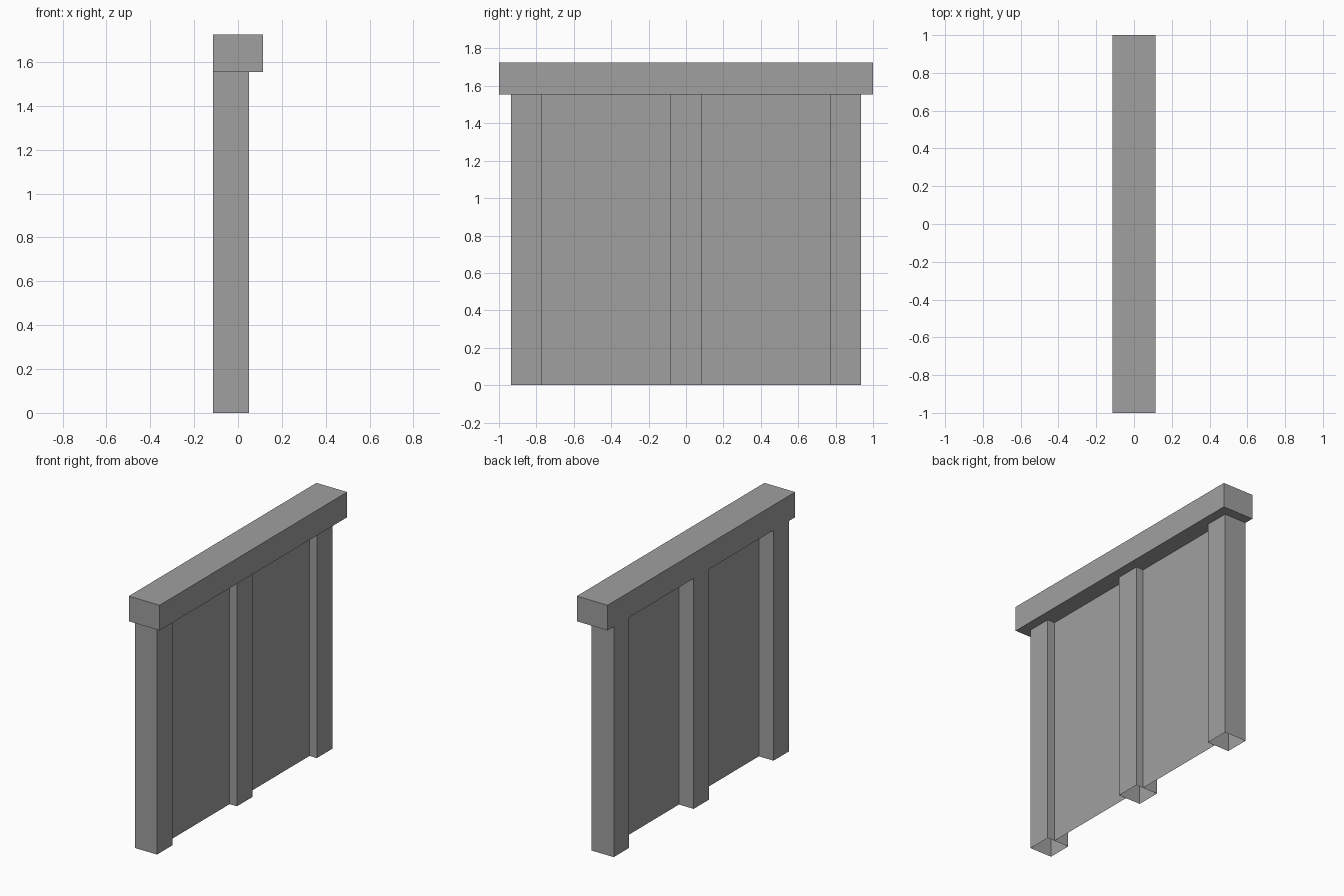
import bpy
import bmesh
from mathutils import Matrix, Vector

cube = bpy.data.objects.get("Cube")
if cube:
    bpy.data.objects.remove(cube, do_unlink=True)

# One plain grey for everything
GREY = (0.35, 0.35, 0.35, 1.0)
grey = bpy.data.materials.new("plain_grey")
grey.use_nodes = True
grey.diffuse_color = GREY
grey.node_tree.nodes["Principled BSDF"].inputs["Base Color"].default_value = GREY

BACK, FRONT, OVERHANG = -0.115, 0.05, 0.115   # depth limits along x
POST_TOP, CAP_TOP = 1.555, 1.725
POST_WIDTH = 0.165
OUTER_POST = 0.852                            # centre of the end posts
PANEL_X = -0.005


def finish(name, bm):
    mesh = bpy.data.meshes.new(name)
    bm.to_mesh(mesh)
    bm.free()
    mesh.materials.append(grey)
    obj = bpy.data.objects.new(name, mesh)
    bpy.context.collection.objects.link(obj)
    return obj


def box(name, low, high, open_bottom=False):
    low, high = Vector(low), Vector(high)
    bm = bmesh.new()
    place = Matrix.Translation((low + high) / 2) @ Matrix.Diagonal((*(high - low), 1))
    bmesh.ops.create_cube(bm, size=1, matrix=place)
    if open_bottom:
        bm.normal_update()
        under = [f for f in bm.faces if f.normal.z < -0.9]
        bmesh.ops.delete(bm, geom=under, context='FACES')
    return finish(name, bm)


def sheet(name, x, y0, y1, top):
    bm = bmesh.new()
    corners = ((y0, 0), (y1, 0), (y1, top), (y0, top))
    bm.faces.new([bm.verts.new((x, y, z)) for y, z in corners])
    return finish(name, bm)


# Cap rail, flush with the posts at the back
box("cap_rail", (BACK, -1, POST_TOP), (OVERHANG, 1, CAP_TOP))

# Three hollow posts
half = POST_WIDTH / 2
for name, y in (("front_post", -OUTER_POST), ("middle_post", 0), ("rear_post", OUTER_POST)):
    box(name, (BACK, y - half, 0), (FRONT, y + half, POST_TOP), open_bottom=True)

# Thin infill panels between the posts
inner, outer = half, OUTER_POST - half
sheet("front_panel", PANEL_X, -outer, -inner, POST_TOP)
sheet("rear_panel", PANEL_X, inner, outer, POST_TOP)
